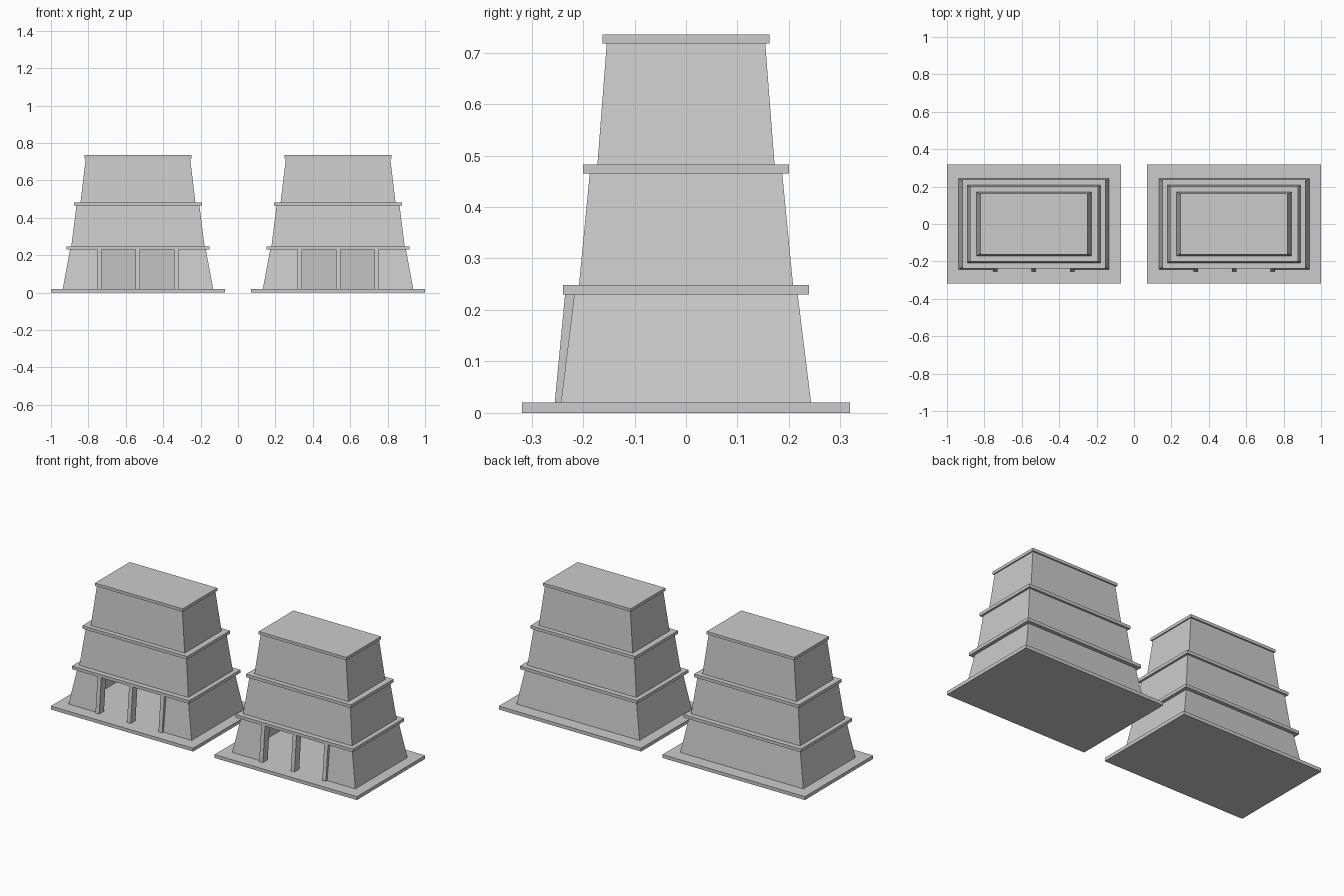
import bpy, bmesh

if "Cube" in bpy.data.objects:
    bpy.data.objects.remove(bpy.data.objects["Cube"])


def frustum(name, bottom, top):
    """Tapered box; bottom and top are (x0, x1, y0, y1, z)."""
    bm = bmesh.new()
    rings = []
    for x0, x1, y0, y1, z in (bottom, top):
        rings.append([bm.verts.new(p) for p in
                      ((x0, y0, z), (x1, y0, z), (x1, y1, z), (x0, y1, z))])
    low, high = rings
    bm.faces.new(low[::-1])
    bm.faces.new(high)
    for i in range(4):
        j = (i + 1) % 4
        bm.faces.new((low[i], low[j], high[j], high[i]))
    mesh = bpy.data.meshes.new(name)
    bm.to_mesh(mesh)
    bm.free()
    obj = bpy.data.objects.new(name, mesh)
    bpy.context.collection.objects.link(obj)
    return obj


def rect(cx, hx, hy, z):
    return (cx - hx, cx + hx, -hy, hy, z)


def slab(name, cx, hx, hy, z0, z1):
    return frustum(name, rect(cx, hx, hy, z0), rect(cx, hx, hy, z1))


def cut(obj, cutter):
    mod = obj.modifiers.new("opening", 'BOOLEAN')
    mod.operation = 'DIFFERENCE'
    mod.solver = 'EXACT'
    mod.object = cutter
    cutter.hide_render = True
    cutter.hide_viewport = True


for side, cx in (("left", -0.535), ("right", 0.535)):
    # base plate and overhanging ledges
    slab(side + "_base", cx, 0.465, 0.319, 0, 0.02)
    slab(side + "_lower_ledge", cx, 0.383, 0.239, 0.23, 0.248)
    slab(side + "_middle_ledge", cx, 0.342, 0.2, 0.465, 0.483)
    slab(side + "_roof", cx, 0.286, 0.162, 0.718, 0.735)

    # solid upper storeys
    frustum(side + "_middle_storey", rect(cx, 0.356, 0.208, 0.248),
            rect(cx, 0.329, 0.187, 0.465))
    frustum(side + "_upper_storey", rect(cx, 0.307, 0.172, 0.483),
            rect(cx, 0.279, 0.154, 0.718))

    # hollow ground storey, open between the outer posts
    walls = frustum(side + "_ground_storey", rect(cx, 0.402, 0.243, 0.02),
                    rect(cx, 0.363, 0.217, 0.23))
    room = frustum(side + "_room_cutter", rect(cx, 0.353, 0.204, 0.0),
                   rect(cx, 0.32, 0.18, 0.25))
    door = frustum(side + "_doorway_cutter", (cx - 0.206, cx + 0.206, -0.3, -0.1, 0.0),
                   (cx - 0.206, cx + 0.206, -0.3, -0.1, 0.25))
    cut(walls, room)
    cut(walls, door)

    # leaning posts across the front
    for n in (-1, 0, 1):
        px = cx + n * 0.206
        frustum(f"{side}_post_{n + 2}", (px - 0.012, px + 0.012, -0.255, -0.21, 0.02),
                (px - 0.012, px + 0.012, -0.235, -0.19, 0.23))
